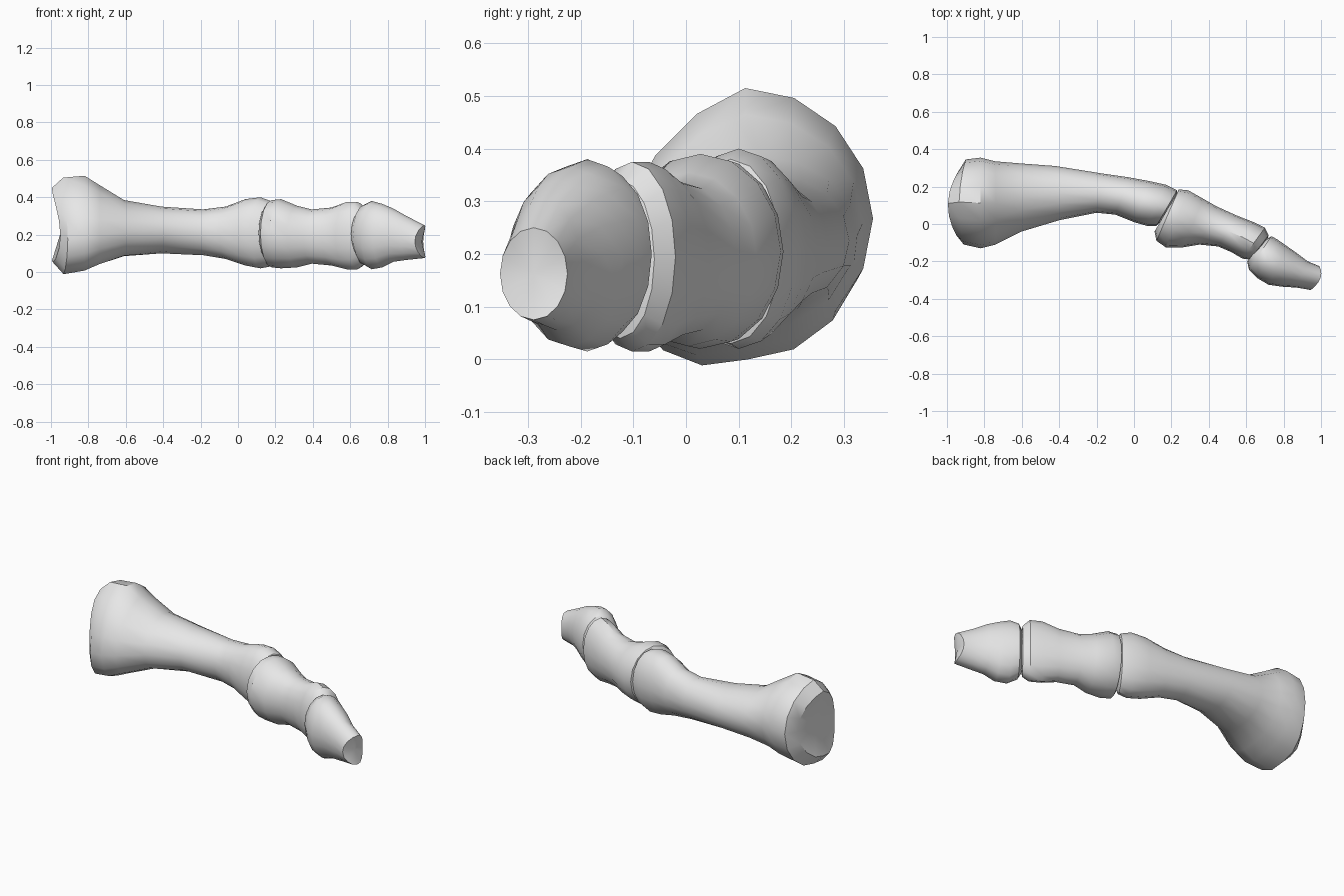
import bpy
import bmesh
from math import cos, sin, tau, radians
from mathutils import Vector

SIDES = 16

cube = bpy.data.objects.get("Cube")
if cube:
    bpy.data.objects.remove(cube, do_unlink=True)


def make_material(name, colour):
    material = bpy.data.materials.new(name)
    material.use_nodes = True
    material.diffuse_color = colour
    shader = material.node_tree.nodes["Principled BSDF"]
    shader.inputs["Base Color"].default_value = colour
    return material


def section_ring(bm, front, back, bottom, top, flare=0, drop=0):
    """Oval ring between a front and a back point, seen from above.
    flare pushes its top and bottom lips along -x, drop lowers its front."""
    front, back = Vector(front), Vector(back)
    middle, reach = (front + back) / 2, (back - front) / 2
    ring = []
    for i in range(SIDES):
        across, up = cos(tau * i / SIDES), sin(tau * i / SIDES)
        x, y = middle + reach * across
        x -= flare * up * up
        z = (top + bottom) / 2 + up * (top - bottom) / 2
        z -= drop * max(0, -across)
        ring.append(bm.verts.new((x, y, z)))
    return ring


def cap(bm, ring, depth):
    """Close a ring with a fan whose centre is moved along x by depth."""
    centre = sum((v.co for v in ring), Vector()) / len(ring)
    centre.x += depth
    hub = bm.verts.new(centre)
    for a, b in zip(ring, ring[1:] + ring[:1]):
        bm.faces.new((a, b, hub))


def make_bone(name, sections, material, start_depth, end_depth):
    bm = bmesh.new()
    rings = [section_ring(bm, *section) for section in sections]
    for lower, upper in zip(rings, rings[1:]):
        for i in range(SIDES):
            j = (i + 1) % SIDES
            bm.faces.new((lower[i], lower[j], upper[j], upper[i]))
    cap(bm, rings[0], start_depth)
    cap(bm, rings[-1], end_depth)
    bmesh.ops.recalc_face_normals(bm, faces=bm.faces)
    for face in bm.faces:
        face.smooth = True
    mesh = bpy.data.meshes.new(name)
    bm.to_mesh(mesh)
    bm.free()
    mesh.set_sharp_from_angle(angle=radians(35))
    mesh.materials.append(material)
    obj = bpy.data.objects.new(name, mesh)
    bpy.context.scene.collection.objects.link(obj)
    return obj


bone_grey = make_material("bone grey", (0.8, 0.8, 0.8, 1))

# Long base bone: wide hollow end, slim shaft, rounded knuckle
make_bone("proximal_bone", [
    ((-.95, -.06), (-.94, .28), .06, .45, .05, .06),
    ((-.91, -.11), (-.9, .345), 0, .505, .03, .08),
    ((-.82, -.13), (-.82, .355), .02, .515, 0, .08),
    ((-.74, -.11), (-.74, .335), .05, .465, 0, .06),
    ((-.6, -.04), (-.62, .325), .085, .385, 0, .02),
    ((-.4, .02), (-.42, .31), .1, .35),
    ((-.2, .06), (-.17, .27), .09, .335),
    ((-.1, .05), (-.03, .25), .07, .35),
    ((0, .01), (.08, .23), .035, .39),
    ((.07, -.01), (.17, .21), .02, .4),
    ((.12, -.01), (.23, .18), .03, .38),
    ((.15, .02), (.23, .13), .1, .3),
], bone_grey, .03, .01)

# Middle bone: flared at both ends with a gentle waist
make_bone("middle_bone", [
    ((.11, -.04), (.22, .15), .06, .36),
    ((.12, -.09), (.24, .185), .025, .385),
    ((.17, -.125), (.29, .18), .02, .39),
    ((.26, -.125), (.37, .135), .025, .355),
    ((.35, -.11), (.44, .095), .045, .335),
    ((.45, -.12), (.55, .045), .035, .345),
    ((.52, -.15), (.64, .01), .015, .375),
    ((.58, -.185), (.7, -.02), .015, .375),
    ((.62, -.19), (.72, -.06), .04, .34),
    ((.65, -.17), (.71, -.09), .11, .27),
], bone_grey, .02, .01)

# Short end bone: broad base tapering to a blunt flat tip
make_bone("end_bone", [
    ((.605, -.2), (.7, -.085), .09, .32),
    ((.615, -.245), (.735, -.065), .04, .36),
    ((.66, -.29), (.77, -.085), .015, .38),
    ((.72, -.325), (.82, -.12), .025, .365),
    ((.79, -.335), (.87, -.155), .055, .34),
    ((.87, -.34), (.93, -.2), .065, .3),
    ((.945, -.353), (.99, -.225), .075, .25, -.03),
], bone_grey, .02, 0)
